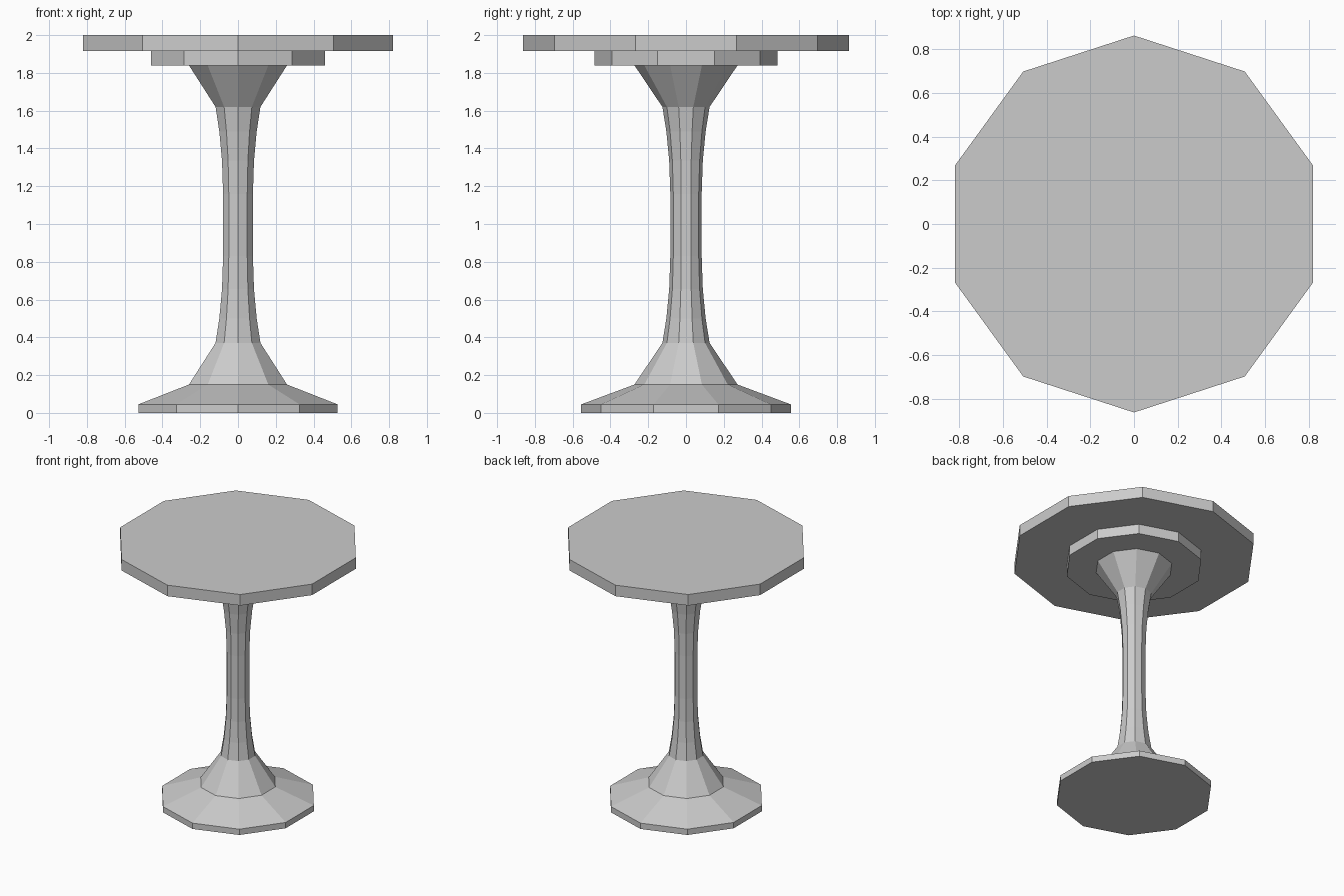
import bpy, bmesh
from math import cos, sin, tau, pi

if "Cube" in bpy.data.objects:
    bpy.data.objects.remove(bpy.data.objects["Cube"])

SIDES = 10


def lathe(name, profile):
    """Flat-faced, capped ten-sided turning from (radius, z) points."""
    bm = bmesh.new()
    rings = []
    for r, z in profile:
        rings.append([bm.verts.new((r * cos(pi / 2 + tau * i / SIDES),
                                    r * sin(pi / 2 + tau * i / SIDES), z))
                      for i in range(SIDES)])
    for low, high in zip(rings, rings[1:]):
        for i in range(SIDES):
            j = (i + 1) % SIDES
            bm.faces.new((low[i], low[j], high[j], high[i]))
    bm.faces.new(rings[0][::-1])
    bm.faces.new(rings[-1])
    mesh = bpy.data.meshes.new(name)
    bm.to_mesh(mesh)
    bm.free()
    obj = bpy.data.objects.new(name, mesh)
    bpy.context.collection.objects.link(obj)
    return obj


# Foot: low rim with a sloped top
lathe("foot", [(0.555, 0), (0.555, 0.045), (0.273, 0.15)])

# Column: lower flare mirrored about mid height
flare = [(0.273, 0.15), (0.125, 0.37), (0.104, 0.50), (0.089, 0.655), (0.083, 0.83)]
upper = [(r, 1.99 - z) for r, z in reversed(flare)]
lathe("column", flare + upper)

# Support plate and table top
lathe("support_plate", [(0.485, 1.84), (0.485, 1.915)])
lathe("table_top", [(0.862, 1.915), (0.862, 2.0)])
